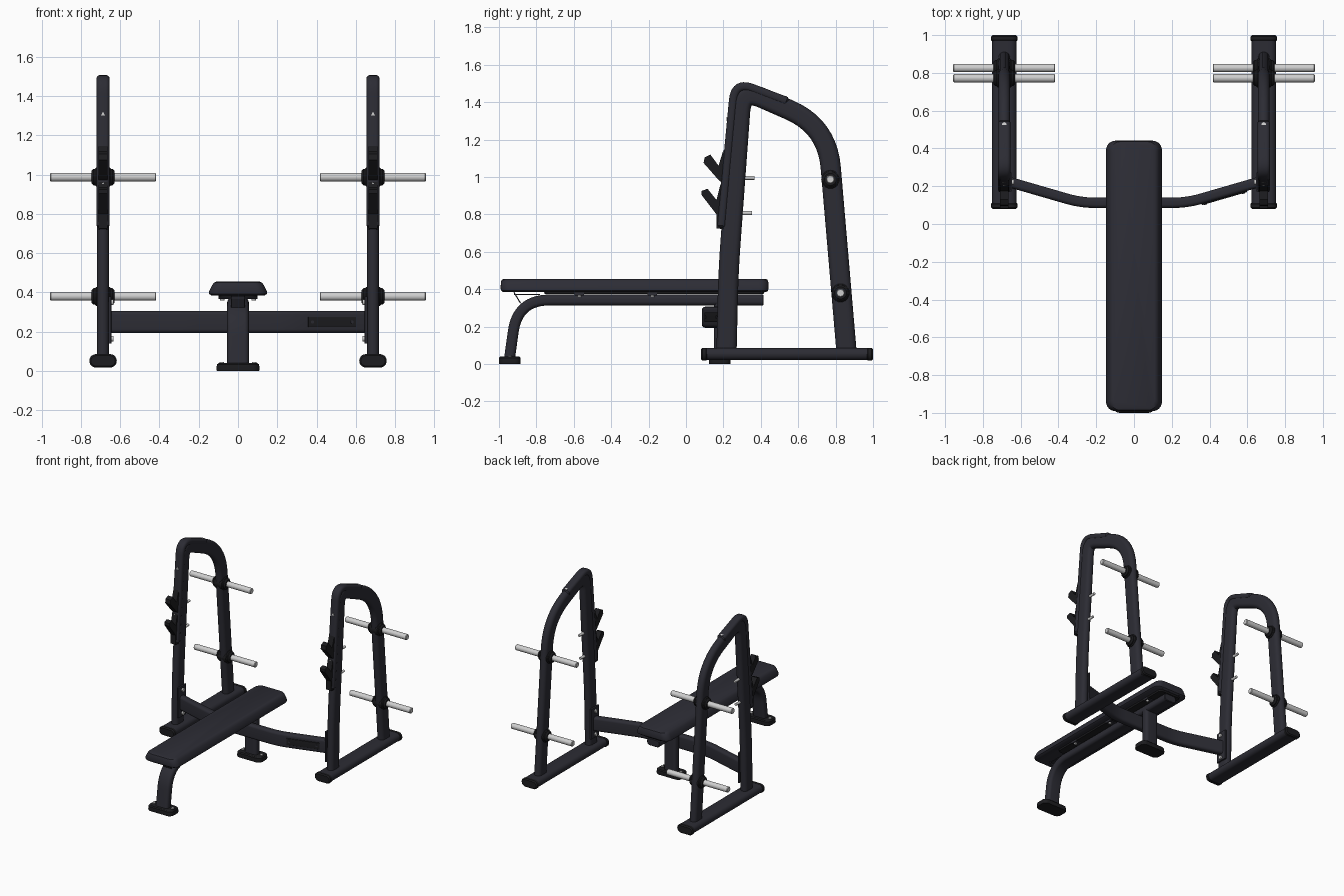
import bpy, bmesh, math
from mathutils import Vector

if "Cube" in bpy.data.objects:
    bpy.data.objects.remove(bpy.data.objects["Cube"])


def material(name, rgb):
    m = bpy.data.materials.new(name)
    m.use_nodes = True
    m.diffuse_color = (*rgb, 1)
    bsdf = m.node_tree.nodes["Principled BSDF"]
    bsdf.inputs["Base Color"].default_value = (*rgb, 1)
    bsdf.inputs["Roughness"].default_value = 0.5
    return m


FRAME = material("charcoal paint", (0.025, 0.025, 0.034))
PAD = material("dark upholstery", (0.026, 0.026, 0.036))
BLACK = material("black rubber", (0.012, 0.012, 0.014))
STEEL = material("bright steel", (0.62, 0.62, 0.62))
X, Y, Z = Vector((1, 0, 0)), Vector((0, 1, 0)), Vector((0, 0, 1))


def skin(name, rings, mat):
    """Join matching rings of points into a closed, capped surface."""
    bm = bmesh.new()
    loops = [[bm.verts.new(p) for p in ring] for ring in rings]
    n = len(loops[0])
    for a, b in zip(loops, loops[1:]):
        for i in range(n):
            bm.faces.new((a[i], a[(i + 1) % n], b[(i + 1) % n], b[i]))
    bm.faces.new(loops[0])
    bm.faces.new(loops[-1])
    bmesh.ops.recalc_face_normals(bm, faces=bm.faces)
    me = bpy.data.meshes.new(name)
    bm.to_mesh(me)
    bm.free()
    me.materials.append(mat)
    me.shade_smooth()
    me.set_sharp_from_angle(angle=math.radians(35))
    ob = bpy.data.objects.new(name, me)
    bpy.context.collection.objects.link(ob)
    return ob


def section(w, h, r, seg=6):
    """Rounded rectangle outline."""
    r = min(r, w / 2 - 0.0005, h / 2 - 0.0005)
    out = []
    for k, (sx, sy) in enumerate(((1, 1), (-1, 1), (-1, -1), (1, -1))):
        for i in range(seg + 1):
            a = math.pi / 2 * (k + i / seg)
            out.append((sx * (w / 2 - r) + r * math.cos(a),
                        sy * (h / 2 - r) + r * math.sin(a)))
    return out


def bend(points, cuts, seg=10):
    """Round the inner corners of a path; each cut is a distance from the corner."""
    pts = [Vector(p) for p in points]
    out = [pts[0]]
    for a, b, c, t in zip(pts, pts[1:], pts[2:], cuts):
        p, q = b + (a - b).normalized() * t, b + (c - b).normalized() * t
        for i in range(seg + 1):
            u = i / seg
            out.append(p * (1 - u) ** 2 + b * 2 * u * (1 - u) + q * u * u)
    return out + [pts[-1]]


def sweep(name, path, w, h, r, mat, side=X, cap=0.0):
    """Tube along a path: w across the side axis, h across the other one."""
    path = [Vector(p) for p in path]
    size = [(w, h)] * len(path)
    if cap:
        d0, d1 = (path[1] - path[0]).normalized(), (path[-1] - path[-2]).normalized()
        path = [path[0], path[0] + d0 * cap] + path[1:-1] + [path[-1] - d1 * cap, path[-1]]
        small = (w - 2 * cap, h - 2 * cap)
        size = [small] + [(w, h)] * (len(path) - 2) + [small]
    rings = []
    for i, p in enumerate(path):
        a, b = path[max(i - 1, 0)], path[min(i + 1, len(path) - 1)]
        t = (b - a).normalized()
        n = t.cross(side).normalized()
        s = n.cross(t)
        rings.append([p + s * u + n * v for u, v in section(*size[i], r)])
    return skin(name, rings, mat)


def rod(name, p, q, radius, mat, cap=0.0):
    d = Vector(q) - Vector(p)
    side = Y if abs(d.normalized().dot(X)) > 0.7 else X
    return sweep(name, (p, q), 2 * radius, 2 * radius, radius, mat, side, cap)


def slab(name, x, y, levels, r, mat):
    """Rounded plate stacked from levels of (z, width, length)."""
    rings = [[(x + u, y + v, z) for u, v in section(w, l, r)] for z, w, l in levels]
    return skin(name, rings, mat)


def profile_plate(name, outline, x, thick, mat):
    """Side outline in y and z, given thickness along x."""
    return skin(name, [[(x + o, y, z) for y, z in outline]
                       for o in (-thick / 2, thick / 2)], mat)


UPPER_HOOK = ((0.1, 1.105), (0.13, 1.12), (0.174, 1.06), (0.2, 1.145),
              (0.22, 0.947), (0.174, 0.984), (0.094, 1.075))
LOWER_HOOK = ((0.083, 0.925), (0.115, 0.937), (0.163, 0.877), (0.185, 0.963),
              (0.21, 0.72), (0.163, 0.725), (0.163, 0.8), (0.083, 0.904))

# Side frames
for s, label in ((1, "left"), (-1, "right")):
    cx = 0.687 * s

    def at(points):
        return [(cx, y, z) for y, z in points]

    # Floor beam with end caps
    sweep(f"{label}_floor_beam", at(((0.1, 0.053), (0.98, 0.053))), 0.132, 0.064, 0.032, FRAME)
    for y0, y1, end in ((0.08, 0.115, "front"), (0.965, 1.0, "rear")):
        sweep(f"{label}_{end}_beam_cap", at(((y0, 0.052), (y1, 0.052))),
              0.14, 0.068, 0.034, BLACK, cap=0.008)

    # Bent upright loop and its protective cover
    loop = bend(at(((0.217, 0.08), (0.227, 0.5), (0.298, 1.47), (0.755, 1.27), (0.857, 0.08))),
                (0.15, 0.12, 0.22))
    sweep(f"{label}_upright_loop", loop, 0.06, 0.108, 0.03, FRAME)
    cover = bend(at(((0.188, 0.73), (0.262, 1.51), (0.545, 1.402))), (0.1,))
    sweep(f"{label}_upright_cover", cover, 0.068, 0.046, 0.02, FRAME, cap=0.01)

    # Bar hooks
    profile_plate(f"{label}_upper_hook", UPPER_HOOK, cx, 0.045, BLACK)
    profile_plate(f"{label}_lower_hook", LOWER_HOOK, cx, 0.045, BLACK)
    for z in (0.995, 0.807):
        y = 0.265 + (z - 0.5) * 0.075
        rod(f"{label}_hook_bolt", (cx, y, z), (cx, y + 0.065, z), 0.01, STEEL)

    # Small pale markers on the cover front and top
    for z in (0.77, 0.95, 1.13, 1.31):
        y = 0.165 + (z - 0.73) * 0.095
        mark = [(cx - 0.011, z - 0.01), (cx + 0.011, z - 0.01), (cx, z + 0.011)]
        skin(f"{label}_marker", [[(u, y + o, v) for u, v in mark] for o in (-0.004, 0.003)], STEEL)
    rod(f"{label}_top_marker", (cx, 0.525, 1.425), (cx, 0.527, 1.434), 0.012, STEEL)

    # Plate storage pegs
    for y, z, level in ((0.772, 0.987, "upper"), (0.826, 0.38, "lower")):
        rod(f"{label}_{level}_peg", (cx - 0.27, y, z), (cx + 0.27, y, z), 0.022, STEEL, 0.004)
        rod(f"{label}_{level}_peg_collar", (cx - 0.058, y, z), (cx + 0.058, y, z), 0.042, BLACK, 0.01)
        rod(f"{label}_{level}_peg_flange", (cx - 0.04, y, z), (cx + 0.04, y, z), 0.049, BLACK, 0.006)

    # Flange joining the cross beam, with bolts
    sweep(f"{label}_beam_flange", ((0.652 * s, 0.222, 0.14), (0.652 * s, 0.222, 0.38)),
          0.014, 0.1, 0.006, FRAME)
    for z in (0.165, 0.35):
        rod(f"{label}_flange_bolt", (0.655 * s, 0.222, z), (0.634 * s, 0.222, z), 0.014, STEEL)

# Cross beam with a recessed-look panel on one wing
beam = bend(((-0.66, 0.222, 0.25), (-0.28, 0.112, 0.25), (0.28, 0.112, 0.25), (0.66, 0.222, 0.25)),
            (0.08, 0.08))
sweep("cross_beam", beam, 0.113, 0.055, 0.02, FRAME, side=Z)
wing = Vector((0.38, 0.11, 0)).normalized()
out = Vector((wing.y, -wing.x, 0))
mid = Vector((0.47, 0.167, 0.25)) + out * 0.03
sweep("beam_panel", (mid - wing * 0.125, mid + wing * 0.125), 0.052, 0.008, 0.003, BLACK, side=Z)
for d in (-0.105, 0.105):
    p = mid + wing * d
    rod("beam_panel_screw", p, p + out * 0.007, 0.008, FRAME)

# Bench pad and its backing board
slab("bench_pad", 0, -0.275,
     ((0.385, 0.27, 1.41), (0.393, 0.294, 1.428), (0.405, 0.296, 1.432),
      (0.438, 0.262, 1.43), (0.45, 0.245, 1.422), (0.455, 0.22, 1.4)), 0.05, PAD)
slab("pad_backing", 0, -0.17, ((0.374, 0.19, 1.17), (0.387, 0.2, 1.18)), 0.03, BLACK)

# Bench rail curving down into the front leg
rail = bend(((0, 0.415, 0.342), (0, -0.9, 0.342), (0, -0.945, 0.02)), (0.17,), 14)
sweep("bench_rail", rail, 0.11, 0.058, 0.022, FRAME, cap=0.004)
sweep("front_pad_bracket", ((0, -0.92, 0.384), (0, -0.885, 0.325)), 0.07, 0.006, 0.002, FRAME)
sweep("front_pad_tab", ((0, -0.92, 0.372), (0, -0.78, 0.372)), 0.07, 0.006, 0.002, FRAME)
for y in (-0.57, -0.18, 0.25):
    sweep("pad_bracket", ((-0.1, y, 0.375), (0.1, y, 0.375)), 0.05, 0.016, 0.003, FRAME, side=Y)
    for x in (-0.08, 0.08):
        rod("pad_bolt", (x, y, 0.372), (x, y, 0.358), 0.011, STEEL)

# Rear leg under the bench, and both feet
sweep("rear_leg", ((0, 0.18, 0.02), (0, 0.18, 0.335)), 0.11, 0.06, 0.022, FRAME)
for y, end in ((-0.942, "front"), (0.18, "rear")):
    slab(f"{end}_foot", 0, y, ((0, 0.215, 0.115), (0.008, 0.22, 0.116),
                               (0.033, 0.215, 0.114), (0.04, 0.2, 0.1)), 0.035, BLACK)
    for x in (-0.082, 0.082):
        rod(f"{end}_foot_bolt", (x, y, 0.038), (x, y, 0.046), 0.011, STEEL)
